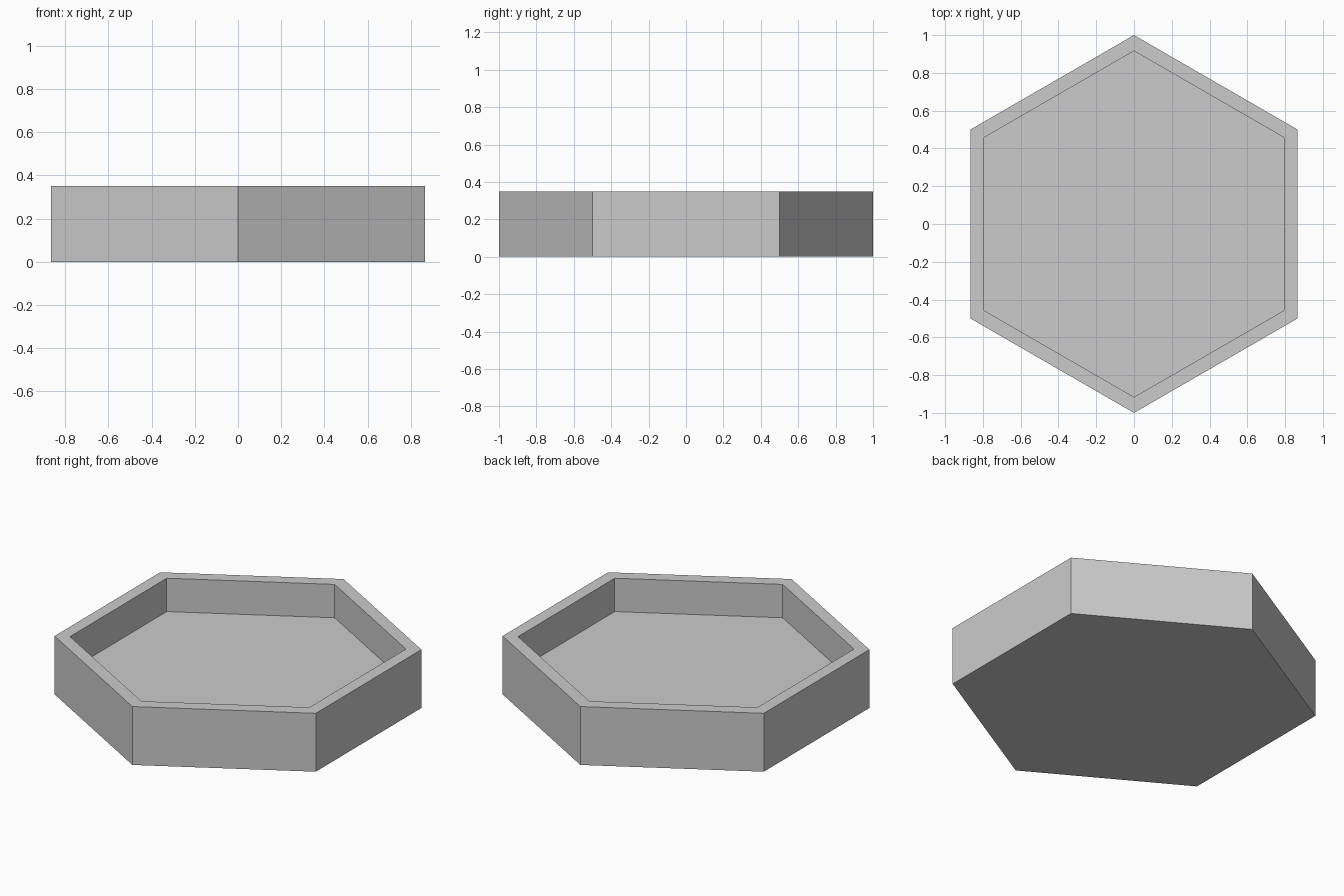
import bpy, bmesh
from math import pi, sin, cos

if "Cube" in bpy.data.objects:
    bpy.data.objects.remove(bpy.data.objects["Cube"])

OUTER_R, INNER_R = 1.0, 0.916
HEIGHT, FLOOR_Z = 0.35, 0.15
SIDES = 6


def ring(bm, radius, z):
    """Hexagon of vertices with corners pointing along +y and -y."""
    angles = [pi / 2 + 2 * pi * i / SIDES for i in range(SIDES)]
    return [bm.verts.new((radius * cos(a), radius * sin(a), z)) for a in angles]


# Hexagonal tray: base, outer wall, rim, inner wall, recessed floor
bm = bmesh.new()
profile = [(OUTER_R, 0), (OUTER_R, HEIGHT), (INNER_R, HEIGHT), (INNER_R, FLOOR_Z)]
rings = [ring(bm, r, z) for r, z in profile]
for low, high in zip(rings, rings[1:]):
    for i in range(SIDES):
        j = (i + 1) % SIDES
        bm.faces.new((low[i], low[j], high[j], high[i]))
bm.faces.new(rings[0][::-1])
bm.faces.new(rings[-1])
bmesh.ops.recalc_face_normals(bm, faces=bm.faces)

mesh = bpy.data.meshes.new("hexagonal_tray")
bm.to_mesh(mesh)
bm.free()
bpy.context.collection.objects.link(bpy.data.objects.new("hexagonal_tray", mesh))
